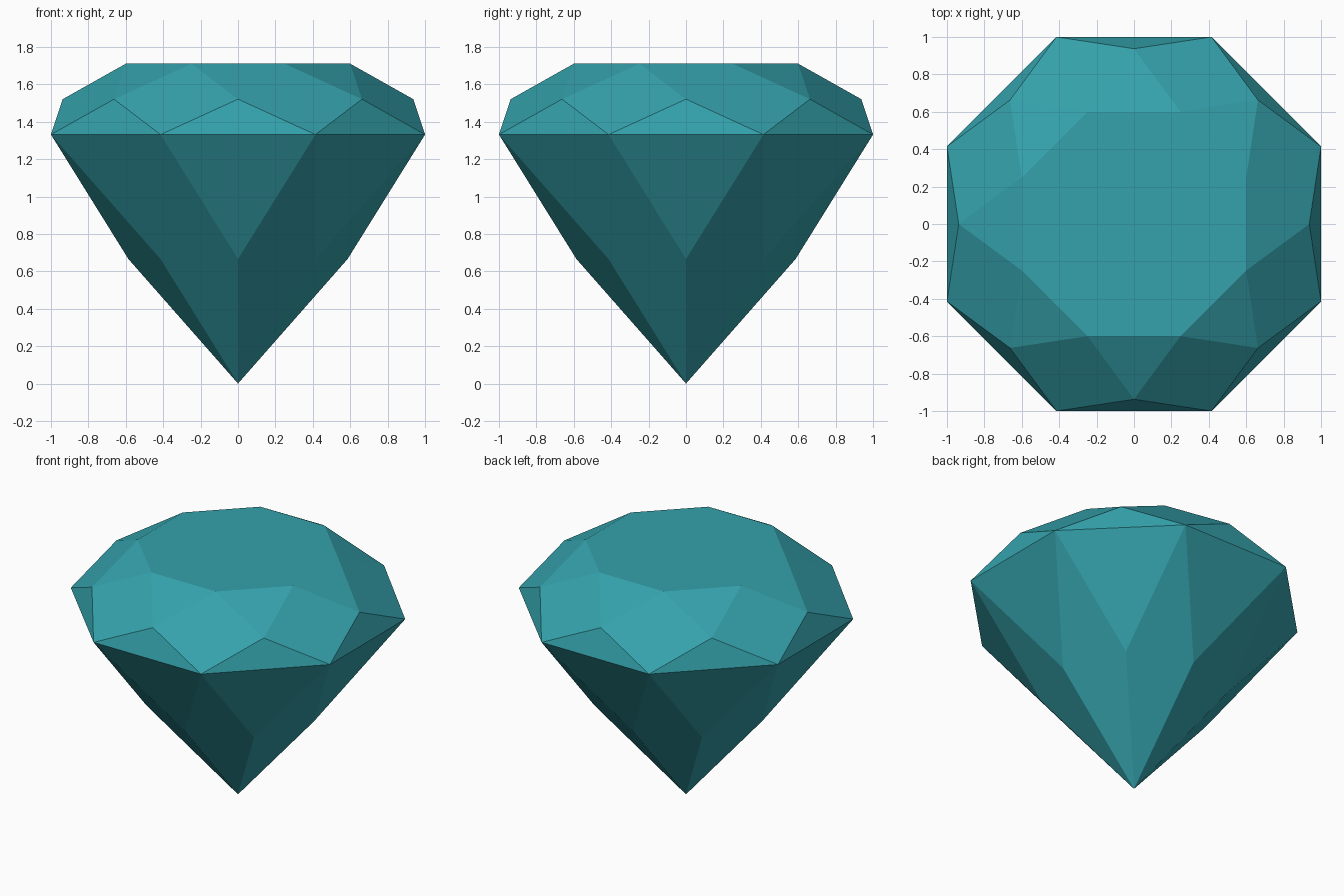
import bpy, bmesh
from math import sin, cos, pi

if "Cube" in bpy.data.objects:
    bpy.data.objects.remove(bpy.data.objects["Cube"])

SEG = 8
STEP = 2 * pi / SEG
HALF = STEP / 2
GIRDLE_R = 1 / cos(HALF)        # flat-to-flat width is 2
TABLE_R = 0.6 * GIRDLE_R
GIRDLE_Z, TABLE_Z = 1.331, 1.71

bm = bmesh.new()


def ring(radius, z, offset):
    return [bm.verts.new((radius * sin(i * STEP + offset),
                          radius * cos(i * STEP + offset), z)) for i in range(SEG)]


# Rings of facet corners, from the tip up to the table
tip = bm.verts.new((0, 0, 0))
pavilion = ring(GIRDLE_R / 2 / cos(HALF), GIRDLE_Z / 2, 0)
girdle = ring(GIRDLE_R, GIRDLE_Z, HALF)
crown = ring((GIRDLE_R + TABLE_R) / 2 / cos(HALF), (GIRDLE_Z + TABLE_Z) / 2, 0)
table = ring(TABLE_R, TABLE_Z, HALF)

# Facets: kites and triangles on the pavilion and the crown
for i in range(SEG):
    n = (i + 1) % SEG
    bm.faces.new((tip, pavilion[i], girdle[i], pavilion[n]))
    bm.faces.new((pavilion[n], girdle[i], girdle[n]))
    bm.faces.new((girdle[i], crown[n], girdle[n]))
    bm.faces.new((girdle[i], crown[i], table[i], crown[n]))
    bm.faces.new((crown[n], table[i], table[n]))
bm.faces.new(table)
bmesh.ops.recalc_face_normals(bm, faces=bm.faces)

mesh = bpy.data.meshes.new("cut_gem")
bm.to_mesh(mesh)
bm.free()
gem = bpy.data.objects.new("cut_gem", mesh)
bpy.context.collection.objects.link(gem)

# Teal colour
teal = bpy.data.materials.new("teal")
teal.diffuse_color = (0.035, 0.36, 0.41, 1)
teal.use_nodes = True
teal.node_tree.nodes["Principled BSDF"].inputs["Base Color"].default_value = teal.diffuse_color
mesh.materials.append(teal)
